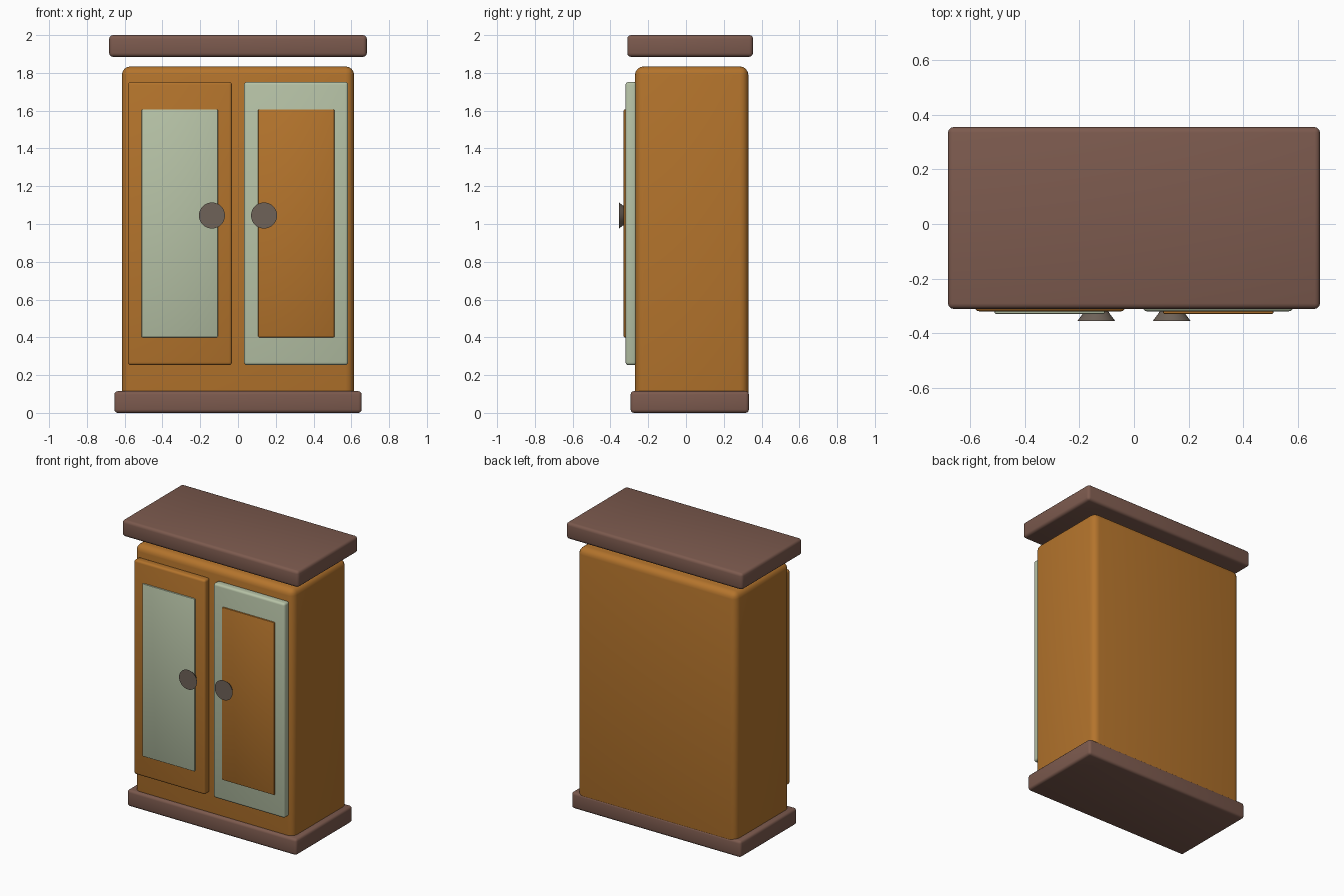
import bpy, math

if "Cube" in bpy.data.objects:
    bpy.data.objects.remove(bpy.data.objects["Cube"])


def material(name, rgb):
    lin = [((c / 255 + 0.055) / 1.055) ** 2.4 for c in rgb]
    m = bpy.data.materials.new(name)
    m.diffuse_color = (*lin, 1)
    m.use_nodes = True
    m.node_tree.nodes["Principled BSDF"].inputs["Base Color"].default_value = m.diffuse_color
    return m


WOOD = material("orange_wood", (180, 116, 44))
BROWN = material("dark_brown", (124, 90, 78))
SAGE = material("pale_sage", (182, 194, 166))
METAL = material("grey_brown_knob", (110, 98, 88))


def finish(ob, name, mat):
    ob.name = name
    ob.data.materials.append(mat)
    bpy.ops.object.shade_smooth_by_angle(angle=math.radians(35))


def box(name, x, y, z, bevel, mat, segments=3):
    """Rounded box from (min, max) ranges."""
    centre = [(r[0] + r[1]) / 2 for r in (x, y, z)]
    bpy.ops.mesh.primitive_cube_add(size=1, location=centre)
    ob = bpy.context.object
    ob.scale = [r[1] - r[0] for r in (x, y, z)]
    bpy.ops.object.transform_apply(location=False, rotation=False, scale=True)
    mod = ob.modifiers.new("rounding", 'BEVEL')
    mod.width = bevel
    mod.segments = segments
    bpy.ops.object.modifier_apply(modifier=mod.name)
    finish(ob, name, mat)


# base, body and the top slab floating just above the body
box("base", (-0.655, 0.655), (-0.293, 0.333), (0, 0.115), 0.018, BROWN)
box("body", (-0.615, 0.615), (-0.27, 0.33), (0.06, 1.834), 0.045, WOOD, 4)
box("top_slab", (-0.682, 0.682), (-0.311, 0.355), (1.885, 2.0), 0.02, BROWN)

# two doors with swapped colours, raised panels and flared knobs
for side, s, frame, panel in (("left", -1, WOOD, SAGE), ("right", 1, SAGE, WOOD)):
    box(side + "_door", sorted((s * 0.032, s * 0.583)), (-0.32, -0.262),
        (0.253, 1.752), 0.015, frame)
    box(side + "_panel", sorted((s * 0.106, s * 0.511)), (-0.33, -0.31),
        (0.4, 1.607), 0.006, panel, 2)
    bpy.ops.mesh.primitive_cone_add(vertices=32, radius1=0.028, radius2=0.069,
                                    depth=0.055, location=(s * 0.138, -0.3275, 1.045),
                                    rotation=(math.pi / 2, 0, 0))
    finish(bpy.context.object, side + "_knob", METAL)
